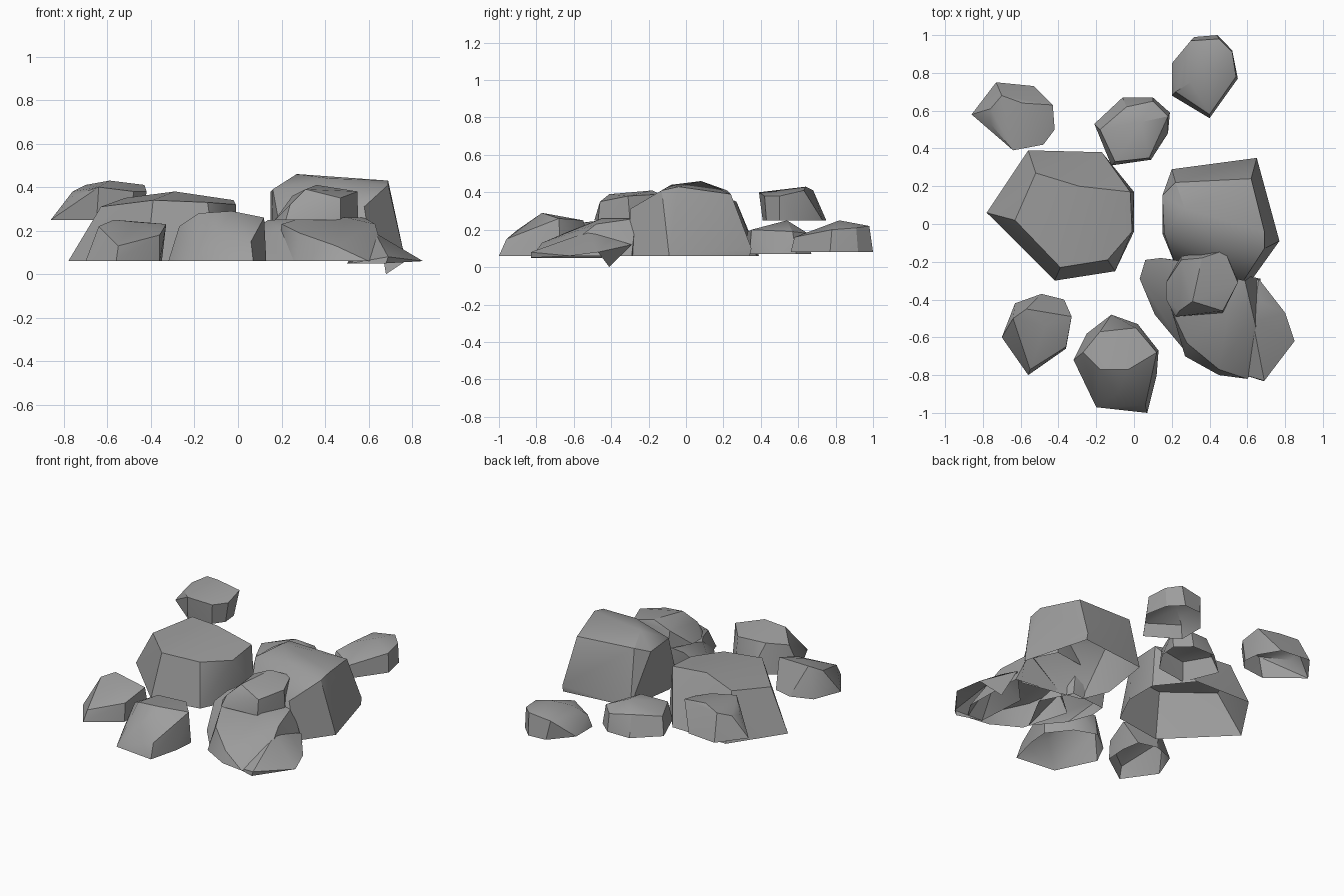
import bpy
import bmesh
import math
from mathutils import Vector

default_cube = bpy.data.objects.get("Cube")
if default_cube:
    bpy.data.objects.remove(default_cube, do_unlink=True)

# One weathered stone colour for every rock
stone = bpy.data.materials.new("stone_grey")
stone.use_nodes = True
stone_colour = (0.34, 0.34, 0.34, 1.0)
stone.diffuse_color = stone_colour
shader = stone.node_tree.nodes["Principled BSDF"]
shader.inputs["Base Color"].default_value = stone_colour
shader.inputs["Roughness"].default_value = 0.9


def rock(name, floor, footprint, crown, extra=()):
    """Chiselled boulder shell, open underneath: a flat footprint and a
    crown of corners, both in hundredths of a unit, wrapped in a hull."""
    corners = [(x, y, floor) for x, y in footprint]
    corners += list(crown) + list(extra)
    bm = bmesh.new()
    for corner in corners:
        bm.verts.new(Vector(corner) / 100)
    hull = bmesh.ops.convex_hull(bm, input=bm.verts[:])
    unused = [v for v in hull["geom_interior"] + hull["geom_unused"]
              if isinstance(v, bmesh.types.BMVert)]
    bmesh.ops.delete(bm, geom=list(set(unused)), context="VERTS")

    # Merge nearly level facets into broad chiselled planes
    bmesh.ops.dissolve_limit(bm, angle_limit=math.radians(3),
                             verts=bm.verts[:], edges=bm.edges[:])
    bmesh.ops.recalc_face_normals(bm, faces=bm.faces[:])

    # Open the underside
    bm.normal_update()
    underside = [face for face in bm.faces if face.normal.z < -0.6]
    bmesh.ops.delete(bm, geom=underside, context="FACES")

    mesh = bpy.data.meshes.new(name)
    bm.to_mesh(mesh)
    bm.free()
    mesh.materials.append(stone)
    boulder = bpy.data.objects.new(name, mesh)
    bpy.context.collection.objects.link(boulder)

    # Soften shallow creases and keep the strong ones sharp
    bpy.ops.object.select_all(action="DESELECT")
    boulder.select_set(True)
    bpy.context.view_layer.objects.active = boulder
    bpy.ops.object.shade_smooth_by_angle(angle=math.radians(30))


# Two large central boulders
rock("large_right_boulder", floor=6,
     footprint=[(-78, 6), (-56, 39), (-17, 38), (0, 17), (0, -4), (-10, -25), (-42, -30)],
     crown=[(-52, 27, 35), (-29, 20, 38), (-2, 17, 34), (-1, -4, 32),
            (-14, -19, 33), (-39, -23, 34), (-63, 2, 31)])

rock("large_left_boulder", floor=6,
     footprint=[(20, 29), (65, 34), (77, -9), (62, -30), (22, -22), (15, -5)],
     crown=[(15, 15, 38), (22, 22, 41), (27, 8, 46), (62, 24, 39), (69, -4, 43),
            (69, -13, 41), (42, -8, 44), (16, -5, 39), (58, -30, 31)],
     extra=[(65, 35, 10)])

# Small rocks along the back
rock("back_middle_rock", floor=7,
     footprint=[(-21, 53), (-6, 67), (10, 67), (19, 59), (18, 48), (9, 34), (-12, 31)],
     crown=[(-4, 62, 20), (10, 65, 18), (18, 57, 19), (4, 54, 25),
            (8, 35, 20), (-10, 33, 19), (-18, 50, 18)])

rock("back_left_rock", floor=8,
     footprint=[(20, 85), (32, 99), (44, 100), (52, 92), (55, 77), (40, 56), (20, 68)],
     crown=[(30, 97, 20), (45, 98, 22), (52, 91, 21), (54, 78, 20), (42, 82, 25),
            (30, 75, 22), (40, 58, 16), (22, 70, 16)])

rock("back_right_rock", floor=25,
     footprint=[(-86, 58), (-73, 75), (-53, 73), (-45, 60), (-44, 50), (-49, 43), (-65, 41)],
     crown=[(-76, 61, 38), (-70, 68, 41), (-59, 64, 43), (-43, 63, 41), (-42, 50, 38),
            (-48, 42, 38), (-64, 39, 40), (-76, 53, 36)])

# Small rocks along the front
rock("front_right_rock", floor=6,
     footprint=[(-70, -60), (-63, -42), (-49, -37), (-37, -40), (-35, -52), (-36, -66), (-56, -80)],
     crown=[(-64, -50, 22), (-57, -45, 25), (-47, -54, 24), (-33, -49, 23),
            (-36, -65, 18), (-55, -77, 13)])

rock("front_middle_rock", floor=6,
     footprint=[(-32, -72), (-25, -58), (-12, -48), (2, -53), (13, -67), (12, -80), (7, -100), (-20, -97)],
     crown=[(-27, -68, 22), (-18, -77, 28), (-3, -77, 29), (12, -68, 26),
            (1, -55, 25), (-18, -57, 25), (6, -96, 15), (-9, -90, 20)])

# Stacked group at the front left: ledge, slab, wedge and cap
rock("ledge_rock", floor=6,
     footprint=[(6, -22), (5, -32), (11, -48), (26, -66), (40, -40), (30, -20)],
     crown=[(6, -19, 20), (14, -18, 25), (28, -20, 25), (20, -46, 20), (3, -29, 16)])

rock("slab_rock", floor=6,
     footprint=[(18, -40), (27, -70), (45, -80), (60, -82), (68, -70), (67, -29), (35, -25)],
     crown=[(20, -46, 23), (30, -40, 26), (50, -45, 26), (58, -27, 26),
            (63, -48, 23), (28, -63, 19), (45, -77, 13)])

rock("wedge_rock", floor=5,
     footprint=[(50, -45), (52, -78), (68, -83)],
     crown=[(66, -29, 12), (67, -41, 15), (63, -52, 19), (80, -47, 8),
            (85, -62, 6), (69, -83, 8)],
     extra=[(68, -41, 0)])

rock("cap_rock", floor=25,
     footprint=[(17, -31), (25, -17), (47, -14), (55, -30), (47, -47), (22, -49), (17, -40)],
     crown=[(25, -19, 36), (36, -18, 41), (48, -14, 39), (55, -31, 38),
            (47, -46, 35), (31, -41, 39), (24, -46, 32)])
